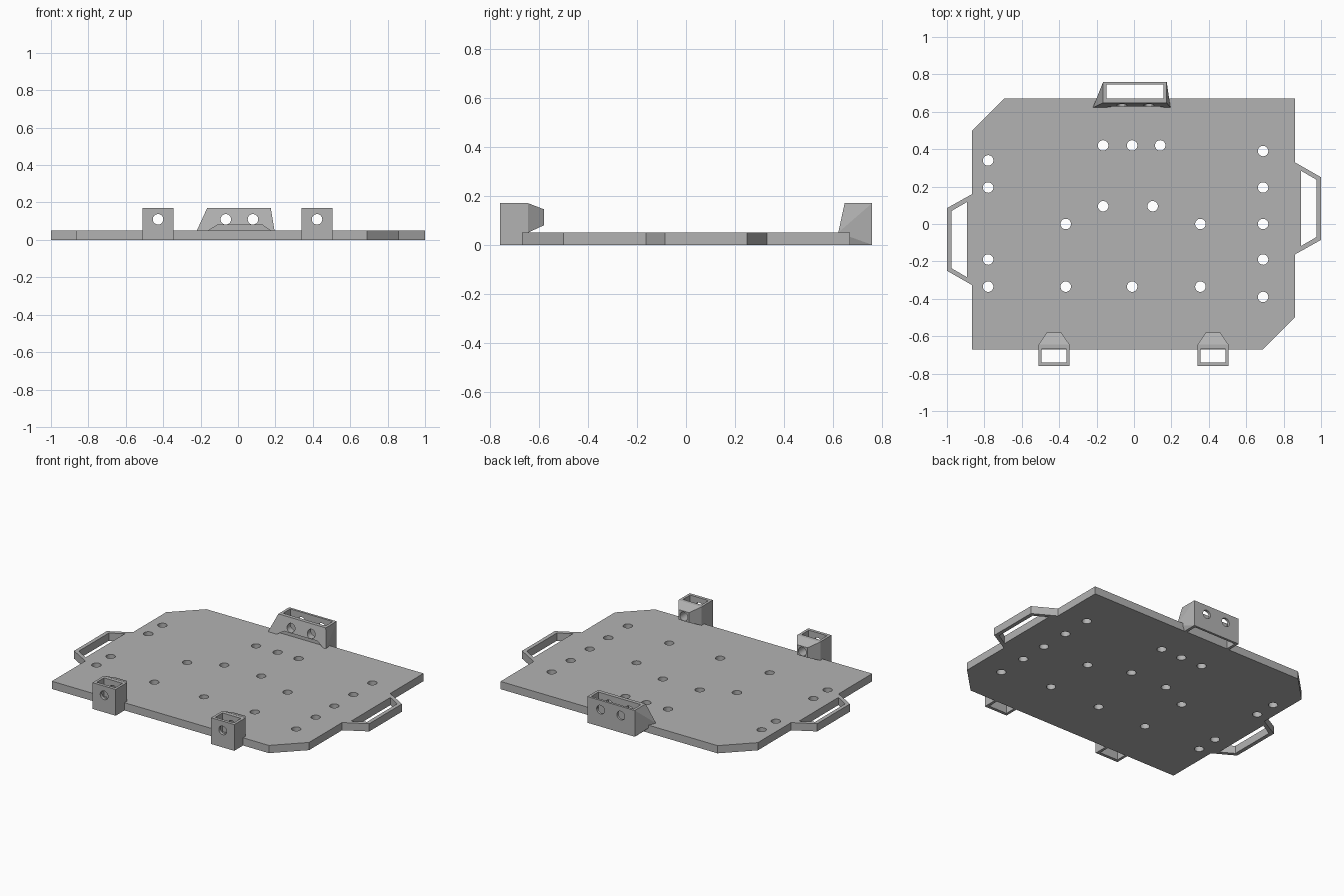
import bpy, bmesh
from math import radians
from mathutils import Matrix, Vector

cube = bpy.data.objects.get("Cube")
if cube:
    bpy.data.objects.remove(cube, do_unlink=True)

grey = bpy.data.materials.new("plain grey")
grey.use_nodes = True
COLOUR = (0.45, 0.45, 0.45, 1)
grey.diffuse_color = COLOUR
grey.node_tree.nodes["Principled BSDF"].inputs["Base Color"].default_value = COLOUR

THICK, TALL, HOLE_R, HOLE_Z = 0.05, 0.17, 0.028, 0.11


def make(name, bm):
    bmesh.ops.recalc_face_normals(bm, faces=bm.faces)
    mesh = bpy.data.meshes.new(name)
    bm.to_mesh(mesh)
    bm.free()
    mesh.materials.append(grey)
    ob = bpy.data.objects.new(name, mesh)
    bpy.context.collection.objects.link(ob)
    return ob


def prism(name, outline, z0, z1):
    bm = bmesh.new()
    face = bm.faces.new([bm.verts.new((x, y, z0)) for x, y in outline])
    ext = bmesh.ops.extrude_face_region(bm, geom=[face])
    verts = [g for g in ext["geom"] if isinstance(g, bmesh.types.BMVert)]
    bmesh.ops.translate(bm, verts=verts, vec=(0, 0, z1 - z0))
    return make(name, bm)


def rect(x0, x1, y0, y1):
    return [(x0, y0), (x1, y0), (x1, y1), (x0, y1)]


def hull(name, points):
    bm = bmesh.new()
    for p in points:
        bm.verts.new(p)
    bmesh.ops.convex_hull(bm, input=bm.verts)
    bmesh.ops.dissolve_limit(bm, angle_limit=radians(1), verts=bm.verts, edges=bm.edges)
    return make(name, bm)


def drills(points, along_y=False):
    """Round cutters at the given points, all joined in one object."""
    bm = bmesh.new()
    for p in points:
        turn = Matrix.Rotation(radians(90), 4, 'X') if along_y else Matrix()
        bmesh.ops.create_cone(bm, cap_ends=True, segments=32, radius1=HOLE_R,
                              radius2=HOLE_R, depth=0.5,
                              matrix=Matrix.Translation(Vector(p)) @ turn)
    return make("drill", bm)


def combine(ob, other, operation='DIFFERENCE'):
    mod = ob.modifiers.new("boolean", 'BOOLEAN')
    mod.operation, mod.solver, mod.object = operation, 'EXACT', other
    bpy.context.view_layer.objects.active = ob
    bpy.ops.object.modifier_apply(modifier=mod.name)
    bpy.data.objects.remove(other, do_unlink=True)


# Base plate with two clipped corners and its screw holes
plate = prism("base_plate", [(-0.865, -0.67), (0.69, -0.67), (0.86, -0.5),
                             (0.86, 0.67), (-0.695, 0.67), (-0.865, 0.5)], 0, THICK)
hole_rows = {
    0.42: (-0.165, -0.01, 0.14),
    0.095: (-0.165, 0.1),
    0: (-0.365, 0.355),
    -0.335: (-0.365, -0.01, 0.355),
}
spots = [(x, y, 0) for y, xs in hole_rows.items() for x in xs]
spots += [(-0.78, y, 0) for y in (0.34, 0.195, -0.19, -0.335)]
spots += [(0.69, y, 0) for y in (0.39, 0.195, 0, -0.19, -0.39)]
combine(plate, drills(spots))

# Side handles, the same shape turned half round
for side, s in (("left", 1), ("right", -1)):
    outer = [(0.86, 0.33), (1, 0.25), (1, -0.085), (0.86, -0.163)]
    inner = [(0.892, 0.285), (0.975, 0.237), (0.975, -0.07), (0.892, -0.118)]
    handle = prism(side + "_handle", [(s * x, s * y) for x, y in outer], 0, THICK)
    combine(handle, prism("slot", [(s * x, s * y) for x, y in inner], -0.1, 0.1))

# Front strap sockets, each a hollow box with a tapered boss behind
for side, cx in (("left", 0.4225), ("right", -0.4275)):
    w, back = 0.083, -0.645
    socket = prism(side + "_front_socket", rect(cx - w, cx + w, -0.76, back), 0, TALL)
    boss = hull("boss", [(cx + k * w, y, z) for k in (-1, 1)
                         for y, z in ((back - 0.01, THICK), (back - 0.01, TALL),
                                      (back, THICK), (back, TALL))]
                + [(cx + k * 0.038, -0.58, z) for k in (-1, 1) for z in (0.08, 0.145)])
    combine(socket, boss, 'UNION')
    combine(socket, prism("slot", rect(cx - 0.066, cx + 0.066, -0.74, -0.667), -0.1, 0.3))
    combine(socket, drills([(cx, -0.65, HOLE_Z)], True))

# Rear socket with a sloping front skirt
x0, x1 = -0.165, 0.175
rear = hull("rear_socket", [(x, y, z) for x in (x0, x1) for y in (0.648, 0.76)
                            for z in (0, TALL)]
            + [(-0.22, 0.622, THICK), (0.195, 0.622, THICK)])
combine(rear, prism("slot", rect(x0 + 0.018, x1 - 0.018, 0.672, 0.745), -0.1, 0.3))
under = hull("undercut", [(x, y, z) for y in (0.55, 0.648)
                          for x, z in ((-0.165, 0.045), (-0.11, 0.08),
                                       (0.13, 0.08), (0.18, 0.045))])
combine(rear, under)
combine(rear, drills([(-0.065, 0.7, HOLE_Z), (0.08, 0.7, HOLE_Z)], True))
